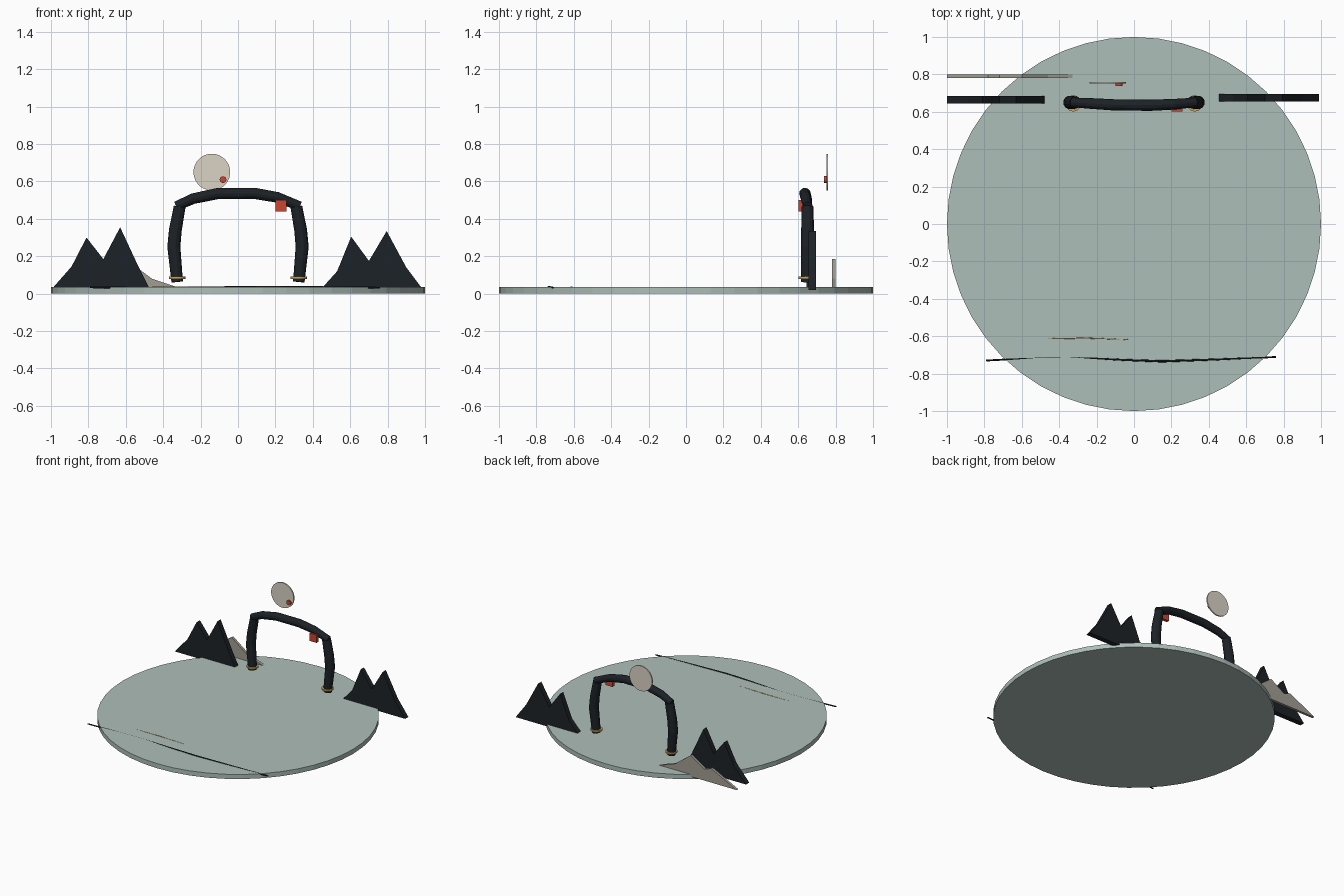
import bpy, math
from mathutils import Vector

if "Cube" in bpy.data.objects:
    bpy.data.objects.remove(bpy.data.objects["Cube"])


def material(name, rgb):
    m = bpy.data.materials.new(name)
    m.diffuse_color = (*rgb, 1)
    m.use_nodes = True
    m.node_tree.nodes["Principled BSDF"].inputs["Base Color"].default_value = m.diffuse_color
    return m


WATER = material("pale_jade", (0.42, 0.52, 0.48))
INK = material("ink", (0.012, 0.016, 0.02))
MIST = material("mist_grey", (0.36, 0.34, 0.29))
PAPER = material("moon_paper", (0.70, 0.65, 0.56))
RED = material("seal_red", (0.60, 0.06, 0.03))
GOLD = material("gold", (0.60, 0.38, 0.10))


def disc(name, loc, r, depth, mat, sides, facing_front=False):
    rot = (math.pi / 2, 0, 0) if facing_front else (0, 0, 0)
    bpy.ops.mesh.primitive_cylinder_add(vertices=sides, radius=r, depth=depth,
                                        location=loc, rotation=rot)
    ob = bpy.context.object
    ob.name = name
    ob.data.materials.append(mat)
    return ob


def silhouette(name, outline, y0, y1, mat):
    # Extrude an x-z outline from y0 to y1
    n = len(outline)
    verts = [(x, y, z) for y in (y0, y1) for x, z in outline]
    faces = [tuple(range(n)), tuple(range(2 * n - 1, n - 1, -1))]
    faces += [(i, i + n, (i + 1) % n + n, (i + 1) % n) for i in range(n)]
    me = bpy.data.meshes.new(name)
    me.from_pydata(verts, [], faces)
    ob = bpy.data.objects.new(name, me)
    bpy.context.collection.objects.link(ob)
    me.materials.append(mat)
    return ob


def tube(name, points, radius, mat, res=4):
    # Points are x, y, z, relative radius
    cu = bpy.data.curves.new(name, 'CURVE')
    cu.dimensions = '3D'
    cu.bevel_depth = radius
    cu.bevel_resolution = res
    cu.use_fill_caps = True
    sp = cu.splines.new('POLY')
    sp.points.add(len(points) - 1)
    for p, (x, y, z, r) in zip(sp.points, points):
        p.co = (x, y, z, 1)
        p.radius = r
    cu.materials.append(mat)
    ob = bpy.data.objects.new(name, cu)
    bpy.context.collection.objects.link(ob)
    bpy.ops.object.select_all(action='DESELECT')
    ob.select_set(True)
    bpy.context.view_layer.objects.active = ob
    bpy.ops.object.convert(target='MESH')
    for p in bpy.context.object.data.polygons:
        p.use_smooth = False


# Round base
disc("water_disc", (0, 0, 0.018), 1.0, 0.036, WATER, 48)

# Mountain silhouettes
silhouette("left_mountain", [(-1.0, 0.02), (-0.89, 0.145), (-0.81, 0.30), (-0.72, 0.185),
                             (-0.63, 0.355), (-0.53, 0.14), (-0.47, 0.02)], 0.645, 0.685, INK)
silhouette("right_mountain", [(0.44, 0.02), (0.53, 0.12), (0.605, 0.305), (0.70, 0.175),
                              (0.795, 0.335), (0.90, 0.14), (0.99, 0.02)], 0.655, 0.695, INK)
silhouette("far_mountain", [(-1.0, 0.02), (-0.88, 0.08), (-0.78, 0.13), (-0.72, 0.11),
                            (-0.60, 0.185), (-0.46, 0.08), (-0.31, 0.03), (-0.31, 0.02)],
           0.78, 0.80, MIST)

# Gate: two bowed legs, gold collars and a curved beam
for side, name in ((-1, "left"), (1, "right")):
    tube(name + "_gate_leg", [(side * x, y, z, r) for x, y, z, r in (
        (0.325, 0.645, 0.063, 0.88), (0.343, 0.65, 0.25, 1.0), (0.335, 0.65, 0.34, 0.98),
        (0.312, 0.65, 0.465, 0.9))], 0.036, INK)
    disc(name + "_gold_collar", (side * 0.325, 0.645, 0.085), 0.043, 0.012, GOLD, 24)
tube("gate_beam", [(-0.33, 0.65, 0.468, 0.85), (-0.24, 0.645, 0.508, 0.95),
                   (-0.11, 0.637, 0.535, 1), (0.09, 0.635, 0.536, 1),
                   (0.21, 0.64, 0.515, 0.95), (0.33, 0.65, 0.468, 0.85)], 0.03, INK)

# Red seal block on the beam
bpy.ops.mesh.primitive_cube_add(size=1, location=(0.23, 0.613, 0.47))
seal = bpy.context.object
seal.name = "red_seal"
seal.scale = (0.06, 0.022, 0.06)
seal.data.materials.append(RED)

# Moon with a red dot
disc("moon", (-0.14, 0.755, 0.65), 0.098, 0.01, PAPER, 40, True)
disc("moon_dot", (-0.08, 0.745, 0.61), 0.018, 0.014, RED, 16, True)

# Brush strokes on the water
tube("ink_ripple", [(-0.79, -0.73, 0.034, 0.8), (-0.53, -0.716, 0.031, 0.9),
                    (-0.31, -0.713, 0.031, 0.9), (-0.05, -0.727, 0.034, 1),
                    (0.15, -0.734, 0.036, 1), (0.42, -0.725, 0.034, 1),
                    (0.76, -0.711, 0.032, 0.8)], 0.006, INK, 2)
tube("gold_ripple", [(-0.46, -0.613, 0.035, 0.7), (-0.25, -0.61, 0.036, 1),
                     (-0.03, -0.618, 0.035, 0.7)], 0.003, GOLD, 2)
